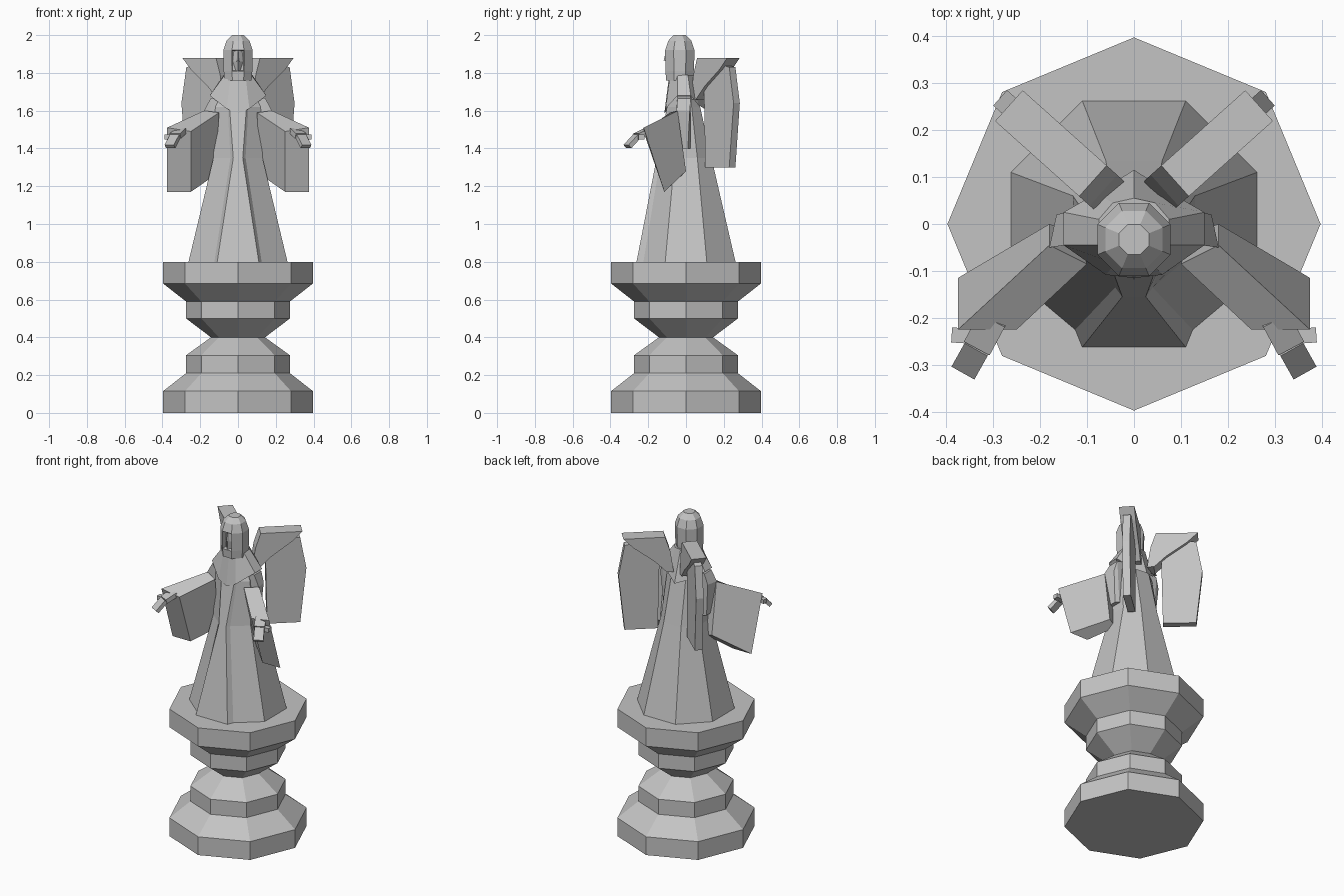
import bpy, bmesh
from math import cos, sin, pi
from mathutils import Vector

cube = bpy.data.objects.get("Cube")
if cube:
    bpy.data.objects.remove(cube)

stone = bpy.data.materials.new("grey stone")
stone.use_nodes = True
GREY = (0.55, 0.55, 0.55, 1)
stone.diffuse_color = GREY
stone.node_tree.nodes["Principled BSDF"].inputs["Base Color"].default_value = GREY


def finish(name, bm):
    bmesh.ops.recalc_face_normals(bm, faces=bm.faces)
    mesh = bpy.data.meshes.new(name)
    bm.to_mesh(mesh)
    bm.free()
    mesh.materials.append(stone)
    obj = bpy.data.objects.new(name, mesh)
    bpy.context.collection.objects.link(obj)
    return obj


def loft(rings):
    """Skin a list of equal rings and cap both ends."""
    bm = bmesh.new()
    loops = [[bm.verts.new(p) for p in ring] for ring in rings]
    n = len(loops[0])
    for a, b in zip(loops, loops[1:]):
        for i in range(n):
            j = (i + 1) % n
            bm.faces.new((a[i], a[j], b[j], b[i]))
    bm.faces.new(loops[0])
    bm.faces.new(loops[-1])
    return bm


def octagon(r, z, turn=0.0, cy=0.0):
    return [(r * cos(i * pi / 4 + turn), cy + r * sin(i * pi / 4 + turn), z) for i in range(8)]


def whole(half):
    """Complete a half ring by mirroring the points that lie off the centre line."""
    return half + [(-x, y, z) for x, y, z in reversed(half) if x > 0]


def flip(ring, side):
    return [(side * x, y, z) for x, y, z in ring]


# Turned pedestal
profile = [(0.397, 0), (0.397, 0.115), (0.275, 0.21), (0.275, 0.305), (0.143, 0.4),
           (0.275, 0.5), (0.275, 0.59), (0.397, 0.685), (0.397, 0.8)]
finish("pedestal", loft([octagon(r, z) for r, z in profile]))

# Robe with a raised front panel between the coat edges
robe_sections = [
    (0.8, [(0.11, -0.262), (0.125, -0.225), (0.262, -0.11), (0.262, 0.11), (0.11, 0.262)]),
    (1.35, [(0.025, -0.155), (0.04, -0.135), (0.13, -0.06), (0.13, 0.06), (0.06, 0.135)]),
    (1.62, [(0.045, -0.1), (0.055, -0.09), (0.12, -0.05), (0.11, 0.03), (0.05, 0.075)]),
    (1.72, [(0.02, -0.06), (0.03, -0.06), (0.07, -0.04), (0.07, 0.02), (0.03, 0.05)]),
]
finish("robe", loft([whole([(x, y, z) for x, y in pts]) for z, pts in robe_sections]))

# Cape over the shoulders, dipping at the front and back
hem = [(0, -0.115, 1.585), (0.06, -0.108, 1.61), (0.15, -0.045, 1.68),
       (0.15, 0.025, 1.68), (0.08, 0.065, 1.63), (0, 0.115, 1.6)]
collar = [(0, -0.09, 1.78), (0.04, -0.085, 1.785), (0.07, -0.045, 1.79),
          (0.075, 0.01, 1.79), (0.045, 0.045, 1.79), (0, 0.055, 1.79)]
under = [(x * 0.7, y * 0.7, z + 0.04) for x, y, z in hem]
finish("cape", loft([whole(under), whole(hem), whole(collar)]))

# Hood with a sunken opening
hood_rings = [(0.078, 1.76), (0.082, 1.81), (0.084, 1.92), (0.066, 1.97), (0.035, 2.0)]
bm = loft([octagon(r, z, pi / 8, -0.033) for r, z in hood_rings])
bm.normal_update()
opening = [f for f in bm.faces if f.normal.y < -0.95 and 1.8 < f.calc_center_median().z < 1.95]
bmesh.ops.inset_region(bm, faces=opening, thickness=0.005)
for v in {v for f in opening for v in f.verts}:
    v.co.y += 0.03
finish("hood", bm)

# Face: a brow tapering to a pointed chin, with a nose wedge
finish("face", loft([
    [(-0.028, -0.075, 1.92), (0, -0.098, 1.92), (0.028, -0.075, 1.92)],
    [(-0.028, -0.08, 1.86), (0, -0.105, 1.86), (0.028, -0.08, 1.86)],
    [(-0.008, -0.085, 1.8), (0, -0.108, 1.8), (0.008, -0.085, 1.8)]]))
finish("nose", loft([
    [(-0.005, -0.09, 1.92), (0, -0.104, 1.92), (0.005, -0.09, 1.92)],
    [(-0.011, -0.09, 1.86), (0, -0.119, 1.865), (0.011, -0.09, 1.86)]]))


def slab(name, outline, half_width, side):
    """Upright plate running diagonally backward; outline is (distance, height)."""
    start = Vector((0.08, 0.085, 0))
    along = Vector((0.745, 0.667, 0))
    across = Vector((0.667, -0.745, 0)) * half_width
    rings = [[tuple(start + along * t + across * s + Vector((0, 0, z))) for t, z in outline]
             for s in (-1, 1)]
    finish(name, loft([flip(r, side) for r in rings]))


def bar(name, a, b, width, thick, side):
    """Flat box from a to b."""
    a, b = Vector(a), Vector(b)
    d = (b - a).normalized()
    w = d.cross(Vector((0, 0, 1))).normalized() * width / 2
    t = w.cross(d).normalized() * thick / 2
    rings = [[tuple(p + w + t), tuple(p + w - t), tuple(p - w - t), tuple(p - w + t)] for p in (a, b)]
    finish(name, loft([flip(r, side) for r in rings]))


for side, label in ((1, "left"), (-1, "right")):
    # Rear wing: a thick top arm with a thin hanging panel
    slab(label + "_wing_arm", [(-0.02, 1.79), (0.01, 1.88), (0.25, 1.88), (0.19, 1.82),
                               (0.07, 1.73), (0, 1.66), (-0.04, 1.66)], 0.044, side)
    slab(label + "_wing_panel", [(0.05, 1.3), (0.04, 1.72), (0.19, 1.84), (0.24, 1.83),
                                 (0.275, 1.64), (0.24, 1.3)], 0.022, side)

    # Shoulder block and wide hanging sleeve
    shoulder = [
        [(0.08, -0.045, 1.68), (0.08, 0.025, 1.68), (0.08, 0.025, 1.4), (0.08, -0.045, 1.4)],
        [(0.145, -0.045, 1.665), (0.145, 0.025, 1.665), (0.13, 0.025, 1.4), (0.13, -0.045, 1.4)],
        [(0.18, -0.05, 1.6), (0.165, 0.02, 1.6), (0.15, 0.01, 1.4), (0.15, -0.04, 1.4)]]
    finish(label + "_shoulder", loft([flip(r, side) for r in shoulder]))
    sleeve = [
        [(0.18, -0.045, 1.6), (0.1, -0.085, 1.59), (0.12, -0.02, 1.26), (0.18, 0.0, 1.28)],
        [(0.375, -0.225, 1.51), (0.25, -0.225, 1.49), (0.25, -0.115, 1.17), (0.375, -0.115, 1.17)]]
    finish(label + "_sleeve", loft([flip(r, side) for r in sleeve]))

    # Open hand with a thumb
    bar(label + "_hand", (0.3, -0.2, 1.495), (0.332, -0.26, 1.465), 0.062, 0.028, side)
    bar(label + "_fingers", (0.332, -0.26, 1.465), (0.36, -0.31, 1.41), 0.056, 0.024, side)
    bar(label + "_thumb", (0.33, -0.24, 1.46), (0.388, -0.236, 1.46), 0.032, 0.025, side)
